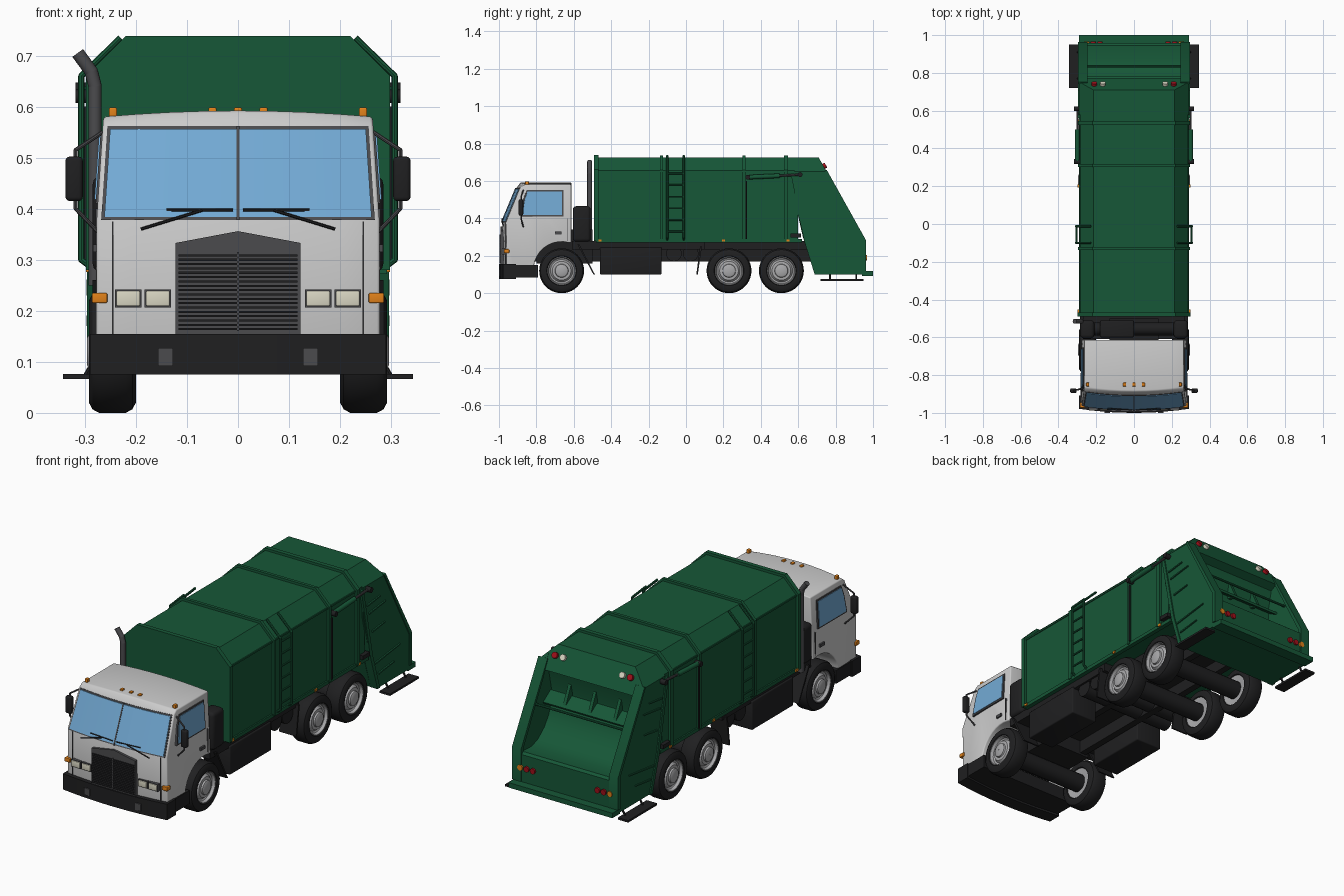
import bpy, bmesh
from math import sin, cos, pi, radians
from mathutils import Vector, Matrix

if "Cube" in bpy.data.objects:
    bpy.data.objects.remove(bpy.data.objects["Cube"])


def material(name, r, g, b):
    m = bpy.data.materials.new(name)
    m.diffuse_color = (r, g, b, 1)
    m.use_nodes = True
    m.node_tree.nodes["Principled BSDF"].inputs["Base Color"].default_value = m.diffuse_color
    return m


GREEN = material("green", .008, .095, .038)
WHITE = material("white", .62, .62, .62)
BLACK = material("black", .014, .014, .015)
DARK = material("dark_grey", .07, .07, .075)
STEEL = material("steel", .4, .4, .41)
GLASS = material("glass", .17, .40, .66)
AMBER = material("amber", .75, .22, .01)
RED = material("red", .35, .005, .01)
CREAM = material("cream", .7, .68, .55)


def finish(name, bm, mat, mirror=False, bevel=0):
    bmesh.ops.recalc_face_normals(bm, faces=bm.faces)
    if bevel:
        edges = [e for e in bm.edges if len(e.link_faces) == 2 and e.calc_face_angle(0) > radians(35)]
        bmesh.ops.bevel(bm, geom=edges, offset=bevel, segments=3, profile=.5,
                        affect='EDGES', clamp_overlap=True)
    me = bpy.data.meshes.new(name)
    bm.to_mesh(me)
    bm.free()
    ob = bpy.data.objects.new(name, me)
    bpy.context.collection.objects.link(ob)
    me.materials.append(mat)
    if mirror:
        ob.modifiers.new("mirror", 'MIRROR').use_mirror_merge = False
    return ob


def prism(name, prof, a, b, mat, axis=0, n=1, warp=None, chamfer=False, **kw):
    """Extrude a profile from a to b: axis 0 takes (y, z) points, axis 1 takes (x, z)."""
    bm = bmesh.new()
    rings = []
    for i in range(n + 1):
        t = a + (b - a) * i / n
        pts = [Vector((t, u, v) if axis == 0 else (u, t, v)) for u, v in prof]
        rings.append([bm.verts.new(warp(p) if warp else p) for p in pts])
    for r, s in zip(rings, rings[1:]):
        for j in range(len(r)):
            k = (j + 1) % len(r)
            bm.faces.new((r[j], r[k], s[k], s[j]))
    bm.faces.new(rings[0])
    bm.faces.new(rings[-1])
    if chamfer:
        for sx in (-1, 1):
            cut = bmesh.ops.bisect_plane(bm, geom=bm.verts[:] + bm.edges[:] + bm.faces[:],
                                         plane_co=(sx * .285, 0, .655), plane_no=(sx, 0, 1), clear_outer=True)
            edges = [g for g in cut['geom_cut'] if isinstance(g, bmesh.types.BMEdge)]
            if edges:
                bmesh.ops.edgeloop_fill(bm, edges=edges)
    return finish(name, bm, mat, **kw)


def box(name, x, y, z, mat, **kw):
    return prism(name, [(y[0], z[0]), (y[1], z[0]), (y[1], z[1]), (y[0], z[1])], x[0], x[1], mat, **kw)


def tube(name, pts, r, mat, segs=12, **kw):
    """Round bar through the points, with ball joints at the bends."""
    bm = bmesh.new()
    pts = [Vector(p) for p in pts]
    for p, q in zip(pts, pts[1:]):
        d = q - p
        m = Matrix.Translation((p + q) / 2) @ d.to_track_quat('Z', 'Y').to_matrix().to_4x4()
        bmesh.ops.create_cone(bm, cap_ends=True, segments=segs, radius1=r, radius2=r, depth=d.length, matrix=m)
    for p in pts[1:-1]:
        bmesh.ops.create_uvsphere(bm, u_segments=segs, v_segments=6, radius=r, matrix=Matrix.Translation(p))
    return finish(name, bm, mat, **kw)


def lathe(name, prof, y, z, mat, segs=40):
    """Turn (x, radius) points about a sideways axis."""
    bm = bmesh.new()
    rings = [[bm.verts.new((x, y + r * cos(2 * pi * i / segs), z + r * sin(2 * pi * i / segs)))
              for i in range(segs)] for x, r in prof]
    for a, b in zip(rings, rings[1:]):
        for i in range(segs):
            j = (i + 1) % segs
            bm.faces.new((a[i], a[j], b[j], b[i]))
    return finish(name, bm, mat, mirror=True)


def cab_warp(p):
    """Bowed front, crowned roof and narrowing upper half."""
    t = (p.x / .28) ** 2
    y = p.y + (.02 * t if p.y < -.86 else 0)
    z = p.z - (.012 * t if p.z > .57 else 0)
    return Vector((p.x * (1 - .05 * max(0, (p.z - .38) / .2)), y, z))


# Cab shell with wheel arch
arch = [(-.665 + .15 * cos(a), .125 + .15 * sin(a)) for a in [radians(75 + 11 * i) for i in range(11)]]
cab = [(-.8, .1), (-.94, .1), (-.978, .15), (-.982, .378), (-.905, .565), (-.885, .592), (-.613, .592), (-.613, .27)]
prism("cab", cab + arch, -.278, .278, WHITE, n=8, warp=cab_warp, bevel=.014)


# Windscreen and side windows
def screen(o, g):
    return [(-.982 + g * .42 - o, .378 + g), (-.905 - g * .42 - o, .562 - g), (-.88, .562 - g), (-.94, .378 + g)]


prism("windscreen_frame", screen(.003, 0), -.268, .268, DARK, n=8, warp=cab_warp)
prism("windscreen", screen(.006, .006), -.262, .262, GLASS, n=8, warp=cab_warp)
prism("windscreen_divider", screen(.008, 0), -.003, .003, DARK)
prism("side_window_frame", [(-.905, .41), (-.655, .41), (-.655, .552), (-.872, .552), (-.89, .5)], .2, .281, DARK,
      warp=cab_warp, mirror=True)
prism("side_window", [(-.895, .418), (-.663, .418), (-.663, .544), (-.868, .544), (-.882, .5)], .2, .284, GLASS,
      warp=cab_warp, mirror=True)
box("door_handle", (.27, .284), (-.7, -.665), (.315, .33), DARK, mirror=True)
box("door_seam", (.27, .2795), (-.637, -.633), (.28, .40), DARK, mirror=True)
tube("wiper_arm", [(.19, -.978, .36), (.07, -.985, .397)], .003, BLACK, 6, mirror=True)
tube("wiper_blade", [(.14, -.974, .397), (.01, -.985, .397)], .003, BLACK, 6, mirror=True)

# Grille, lamps and bumper
prism("grille_surround", [(-.122, .155), (.122, .155), (.122, .333), (0, .356), (-.122, .333)], -.992, -.95, DARK, axis=1)
slat = box("grille_slat", (-.117, .117), (-.997, -.98), (.162, .166), BLACK)
arr = slat.modifiers.new("slats", 'ARRAY')
arr.count, arr.use_relative_offset, arr.use_constant_offset = 18, False, True
arr.constant_offset_displace = (0, 0, .0085)
box("grille_bar", (-.002, .002), (-.998, -.98), (.16, .315), DARK)
for x in (.131, .189):
    box("headlight_rim", (x, x + .052), (-.983, -.95), (.206, .242), DARK, mirror=True)
    box("headlight", (x + .003, x + .049), (-.987, -.95), (.209, .239), CREAM, mirror=True, bevel=.003)
box("turn_signal", (.256, .286), (-.973, -.945), (.215, .235), AMBER, mirror=True, bevel=.003)
box("front_seam", (.244, .247), (-.969, -.95), (.155, .375), DARK, mirror=True)
prism("front_bumper", [(-1, .075), (-1, .155), (-.93, .155), (-.93, .075)], -.29, .29, BLACK, n=8, warp=cab_warp)
box("front_pan", (-.284, .284), (-.96, -.79), (.085, .152), BLACK)
box("tow_hook", (.127, .157), (-1.0, -.97), (.092, .127), DARK, mirror=True)
for x in (-.245, -.05, 0, .05, .245):
    box("roof_lamp", (x - .008, x + .008), (-.86, -.84), (.575, .598), AMBER, bevel=.003)

# Mirrors
box("mirror", (.304, .338), (-.895, -.87), (.415, .502), BLACK, mirror=True, bevel=.008)
tube("mirror_arm", [(.265, -.87, .55), (.318, -.882, .515), (.318, -.882, .4), (.275, -.87, .355)], .004, DARK, 8, mirror=True)

# Exhaust, air cleaner and engine behind the cab
tube("exhaust", [(-.28, -.515, .25), (-.28, -.515, .64), (-.287, -.515, .668), (-.314, -.515, .705)], .013, DARK, 16)
tube("air_pipe", [(-.25, -.555, .41), (.25, -.555, .41)], .034, BLACK, 20)
box("air_box", (-.18, 0), (-.6, -.51), (.36, .455), BLACK, bevel=.008)
box("side_canister", (.21, .285), (-.605, -.51), (.275, .465), BLACK, mirror=True, bevel=.018)
box("engine", (-.13, .13), (-.8, -.5), (.16, .34), BLACK)

# Chassis
box("frame_rail", (.08, .115), (-.95, .69), (.17, .26), BLACK, mirror=True)
box("subframe", (-.27, .27), (-.61, .1), (.235, .278), BLACK)
box("rear_subframe", (-.18, .18), (.1, .66), (.23, .28), BLACK)
box("side_tank", (.13, .278), (-.46, -.13), (.1, .245), BLACK, mirror=True, bevel=.006)
for y in (-.065, .025):
    tube("air_tank", [(-.26, y, .212), (.26, y, .212)], .042, BLACK, 20)
for y0, y1, z1 in ((-.495, -.58, .26), (.055, .075, .25)):
    prism("mud_flap", [(y0, .1), (y1, z1), (y1 + .01, z1), (y0 + .008, .1)], .19, .285, BLACK, mirror=True)

# Wheels and axles
for y in (-.665, .23, .51):
    lathe("tyre", [(.21, .072), (.2, .08), (.2, .1), (.207, .113), (.22, .12), (.272, .12),
                   (.285, .113), (.292, .1), (.292, .08), (.286, .074)], y, .12, BLACK)
    lathe("rim", [(.21, .04), (.204, .078), (.23, .074), (.288, .08), (.288, .073), (.274, .068), (.27, .06),
                  (.283, .05), (.284, .036), (.292, .034), (.296, .026), (.296, .0005)], y, .12, STEEL)
    tube("axle", [(-.22, y, .12), (.22, y, .12)], .045, BLACK, 20)


# Refuse body with ribs
def section(o):
    half = [(.285 + o, .28), (.285 + o, .655 + o * .4), (.215 + o * .4, .725 + o)]
    return half + [(-x, z) for x, z in reversed(half)]


prism("body", section(0), -.48, .6, GREEN, axis=1)
for y, w, o in ((-.48, .022, .013), (-.13, .016, .012), (.31, .016, .012), (.535, .022, .012)):
    prism("body_rib", section(o), y - w / 2, y + w / 2, GREEN, axis=1)
box("body_sill", (.27, .292), (-.48, .62), (.272, .29), GREEN, mirror=True)
box("body_upper_rail", (.27, .289), (-.48, .54), (.648, .656), GREEN, mirror=True)
for y in (-.46, .2, .545):
    box("side_marker", (.285, .298), (y - .008, y + .008), (.276, .288), AMBER, mirror=True)

# Ladders
for y in (-.1, -.012):
    tube("ladder_rail", [(.287, y, .285), (.307, y, .3), (.307, y, .66), (.23, y, .735)], .006, GREEN, 8, mirror=True)
for i in range(6):
    z = .33 + .062 * i
    tube("ladder_rung", [(.305, -.1, z), (.305, -.012, z)], .005, GREEN, 8, mirror=True)

# Tailgate: hopper core between two side plates
prism("hopper", [(.58, .725), (.71, .725), (.772, .61), (.735, .59), (.715, .5), (.715, .43), (.735, .37), (.77, .32),
                 (.82, .28), (.87, .262), (.945, .265), (.958, .255), (.958, .1), (.69, .1), (.625, .3), (.58, .5)],
      -.255, .255, GREEN, chamfer=True)
prism("tail_side", [(.58, .725), (.71, .725), (.958, .28), (.958, .1), (.69, .1), (.635, .28), (.58, .5)],
      .25, .29, GREEN, chamfer=True, mirror=True)
prism("tail_edge", [(.742, .655), (.752, .66), (.963, .282), (.963, .12), (.945, .12), (.945, .278)], .245, .296, GREEN, mirror=True)
prism("tail_front_edge", [(.56, .64), (.578, .64), (.652, .28), (.708, .1), (.688, .1), (.632, .28)], .26, .296, GREEN, mirror=True)
for y, z, l in ((.61, .545, .1), (.625, .5, .13), (.65, .4, .1), (.67, .23, .2), (.7, .17, .12)):
    prism("tail_gusset", [(y, z), (y + l, z + l * .13), (y + l, z + .005 + l * .13), (y, z + .008)], .28, .297, GREEN, mirror=True)
prism("packer_blade", [(.72, .47), (.775, .44), (.78, .45), (.72, .49)], -.25, .25, GREEN)
for x in (-.14, 0, .14):
    prism("blade_fin", [(.715, .57), (.715, .46), (.772, .45)], x - .008, x + .008, GREEN)
tube("hopper_bar", [(-.25, .835, .46), (.25, .835, .46)], .006, GREEN, 8)
box("tail_bumper", (-.29, .29), (.94, 1.0), (.093, .118), GREEN)
box("rear_step", (.285, .343), (.72, .95), (.066, .076), BLACK, mirror=True)
for y in (.77, .91):
    tube("step_hanger", [(.28, y, .105), (.3, y, .07)], .005, BLACK, 8, mirror=True)

# Lift cylinders and latches
tube("lift_cylinder", [(.3, .33, .62), (.3, .5, .628)], .012, GREEN, 14, mirror=True)
tube("lift_rod", [(.3, .5, .628), (.3, .61, .634)], .006, DARK, 10, mirror=True)
for y, z in ((.33, .62), (.61, .634)):
    tube("lift_pin", [(.275, y, z), (.318, y, z)], .013, BLACK, 12, mirror=True)
box("tail_latch", (.28, .305), (.56, .615), (.298, .318), BLACK, mirror=True)
tube("hydraulic_pipe", [(.298, .322, .29), (.298, .322, .6)], .005, BLACK, 8, mirror=True)

# Tail lamps
for x, mat in ((.25, AMBER), (.215, RED), (.18, RED)):
    tube("tail_lamp", [(x, .95, .19), (x, .967, .19)], .014, mat, 16, mirror=True)
for x, mat in ((.21, RED), (.165, CREAM)):
    tube("upper_lamp", [(x, .725, .672), (x, .748, .685)], .015, mat, 16, mirror=True)

bpy.ops.object.select_all(action='SELECT')
bpy.context.view_layer.objects.active = slat
bpy.ops.object.shade_smooth_by_angle(angle=radians(32))
